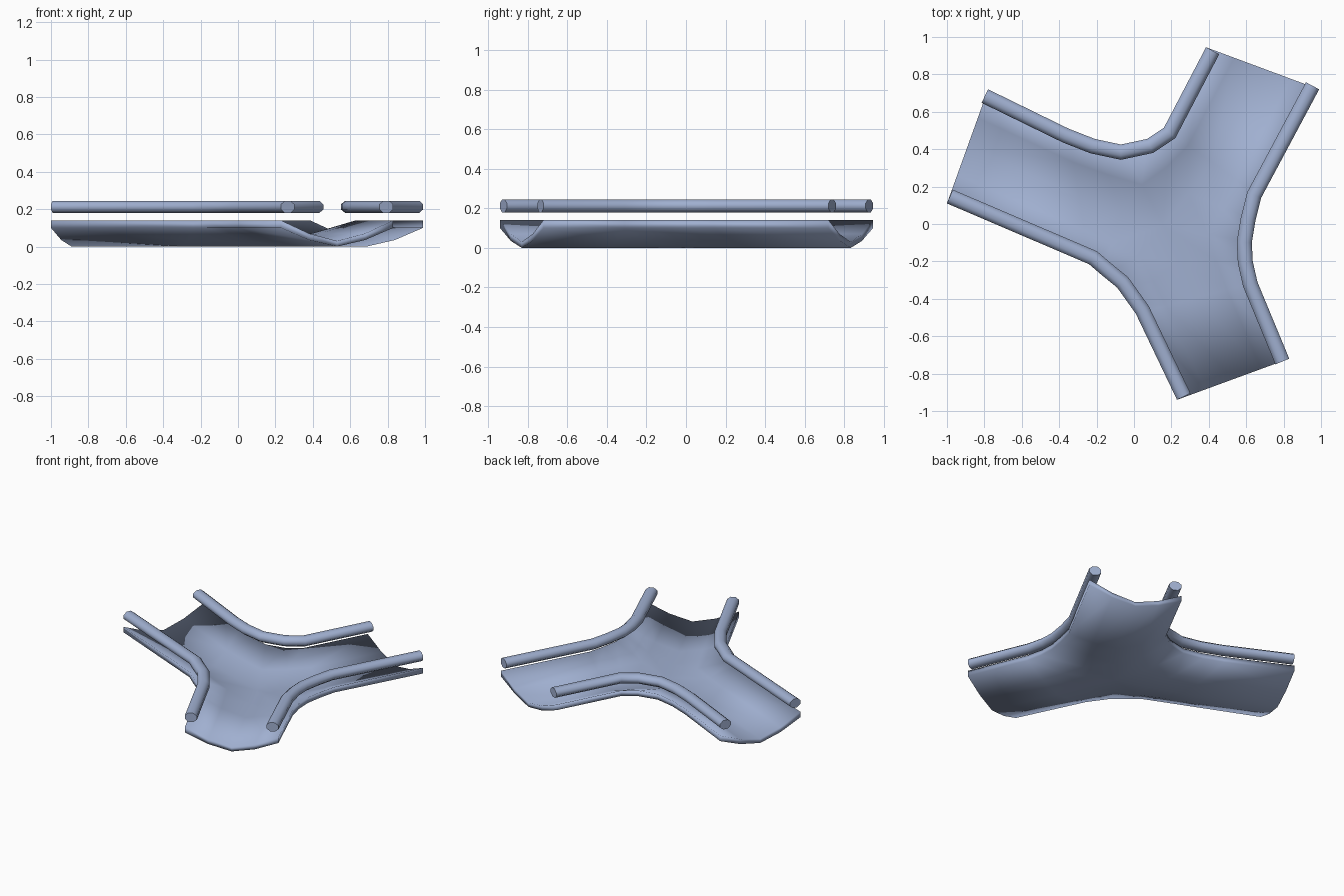
import bpy, bmesh, math
from mathutils import Vector

cube = bpy.data.objects.get("Cube")
if cube:
    bpy.data.objects.remove(cube, do_unlink=True)

steel = bpy.data.materials.new("blue_grey_steel")
steel.use_nodes = True
COLOR = (0.35, 0.43, 0.63, 1)
steel.diffuse_color = COLOR
steel.node_tree.nodes["Principled BSDF"].inputs["Base Color"].default_value = COLOR

# Outer edges of the three-way channel, clockwise, from arm end to arm end
EDGES = {
    "back": [(-.78, .72), (-.35, .51), (-.21, .455), (-.07, .425), (.07, .455), (.16, .515), (.385, .945)],
    "left": [(.99, .72), (.68, .14), (.65, .02), (.63, -.1), (.635, -.2), (.66, -.31), (.83, -.72)],
    "front": [(.23, -.94), (.01, -.48), (-.04, -.41), (-.09, -.34), (-.17, -.275), (-.24, -.215), (-1, .11)],
}
edges = {k: [Vector(p) for p in v] for k, v in EDGES.items()}
loops = list(edges.values())


def make_object(name, bm):
    bmesh.ops.recalc_face_normals(bm, faces=bm.faces)
    mesh = bpy.data.meshes.new(name)
    bm.to_mesh(mesh)
    bm.free()
    mesh.materials.append(steel)
    mesh.shade_smooth()
    obj = bpy.data.objects.new(name, mesh)
    bpy.context.collection.objects.link(obj)
    return obj


def channel():
    """Curved trough: strips run from each outer edge down to the arm centre lines."""
    bm = bmesh.new()
    centre = sum((l[3] for l in loops), Vector((0, 0))) / 3
    # Centre line of the arm between each edge and the next one
    spines = []
    for i, loop in enumerate(loops):
        nxt = loops[(i + 1) % 3]
        end, neck = (loop[-1] + nxt[0]) / 2, (loop[-2] + nxt[1]) / 2
        spines.append([end, neck, (neck + centre) / 2, centre])
    # Height of underside and inner face across the section: floor, flank, rim
    section = [(0, 0, .03), (.5, .035, .07), (1, .1, .14)]
    cache = {}

    def pair(p, low, high):
        key = (round(p.x, 4), round(p.y, 4))
        if key not in cache:
            cache[key] = [bm.verts.new((p.x, p.y, z)) for z in (low, high)]
        return cache[key]

    for i, loop in enumerate(loops):
        spine = spines[i - 1] + spines[i][-2::-1]
        grid = [[pair(s.lerp(e, t), low, high) for t, low, high in section]
                for s, e in zip(spine, loop)]
        for a, b in zip(grid, grid[1:]):
            for j in range(len(section) - 1):
                for layer in (0, 1):
                    bm.faces.new([q[layer] for q in (a[j], a[j + 1], b[j + 1], b[j])])
    # Close the rim and the arm ends
    partner = {low: high for low, high in cache.values()}
    for e in [e for e in bm.edges if len(e.link_faces) == 1 and e.verts[0] in partner]:
        u, v = e.verts
        bm.faces.new((u, v, partner[v], partner[u]))
    return make_object("channel", bm)


def rail(name, path, width=.08, height=.065, z=.212, sides=8):
    """Faceted tube following the outer edge, set inside it by half its width."""
    bm = bmesh.new()
    rings = []
    for i, p in enumerate(path):
        before = (p - path[i - 1]).normalized() if i else None
        after = (path[i + 1] - p).normalized() if i < len(path) - 1 else None
        before, after = before or after, after or before
        d = (before + after).normalized()
        inward = Vector((d.y, -d.x)) / d.dot(after)
        ring = []
        for k in range(sides):
            a = (k + .5) * math.tau / sides
            r = .5 / math.cos(math.pi / sides)
            q = p + inward * width * (.5 + r * math.cos(a))
            ring.append(bm.verts.new((q.x, q.y, z + height * r * math.sin(a))))
        rings.append(ring)
    for a, b in zip(rings, rings[1:]):
        for k in range(sides):
            n = (k + 1) % sides
            bm.faces.new((a[k], a[n], b[n], b[k]))
    bm.faces.new(rings[0])
    bm.faces.new(rings[-1])
    obj = make_object(name, bm)
    obj.data.set_sharp_from_angle(angle=math.radians(60))
    return obj


channel()
for side, path in edges.items():
    rail(side + "_guard_rail", path)
